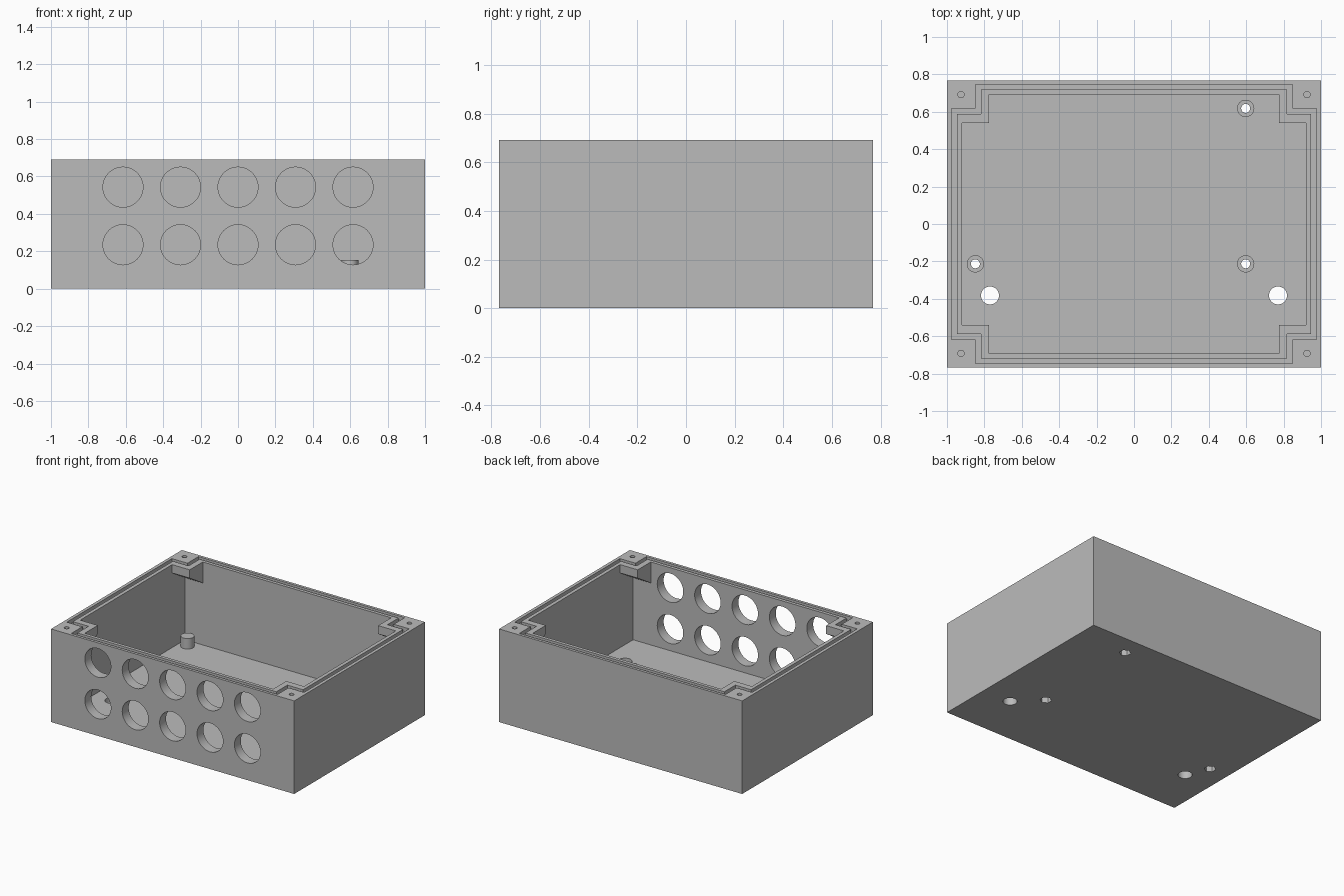
import bpy, bmesh, math
from mathutils import Matrix, Vector

if "Cube" in bpy.data.objects:
    bpy.data.objects.remove(bpy.data.objects["Cube"], do_unlink=True)

HX, HY, H = 1.0, 0.768, 0.692      # outer half sizes and height
IX, IY, FLOOR = 0.92, 0.693, 0.075  # cavity half sizes and floor thickness

grey = bpy.data.materials.new("grey_plastic")
grey.use_nodes = True
grey.diffuse_color = (0.5, 0.5, 0.5, 1)
grey.node_tree.nodes["Principled BSDF"].inputs["Base Color"].default_value = (0.5, 0.5, 0.5, 1)


def make(name, bm):
    bmesh.ops.recalc_face_normals(bm, faces=bm.faces)
    mesh = bpy.data.meshes.new(name)
    bm.to_mesh(mesh)
    bm.free()
    mesh.materials.append(grey)
    obj = bpy.data.objects.new(name, mesh)
    bpy.context.collection.objects.link(obj)
    return obj


def prism(name, points, vector):
    """Extrude a closed outline along a vector."""
    bm = bmesh.new()
    face = bm.faces.new([bm.verts.new(p) for p in points])
    geom = bmesh.ops.extrude_face_region(bm, geom=[face])["geom"]
    moved = [g for g in geom if isinstance(g, bmesh.types.BMVert)]
    bmesh.ops.translate(bm, verts=moved, vec=Vector(vector))
    # the starting face is needed as the second cap
    if not face.is_valid:
        bmesh.ops.holes_fill(bm, edges=bm.edges)
    return make(name, bm)


def block(name, hx, hy, z0, z1):
    outline = [(-hx, -hy, z0), (hx, -hy, z0), (hx, hy, z0), (-hx, hy, z0)]
    return prism(name, outline, (0, 0, z1 - z0))


def notched(name, hx, hy, nx, ny, z0, z1):
    """Rectangle with a square notch at every corner."""
    quarter = [(hx, ny), (nx, ny), (nx, hy)]
    pts = quarter + [(-x, y) for x, y in reversed(quarter)]
    pts += [(-x, -y) for x, y in quarter] + [(x, -y) for x, y in reversed(quarter)]
    return prism(name, [(x, y, z0) for x, y in pts], (0, 0, z1 - z0))


def cylinder(name, centre, radius, depth, sides=40, axis="Z"):
    bm = bmesh.new()
    turn = Matrix.Rotation(math.pi / 2, 4, "X") if axis == "Y" else Matrix()
    bmesh.ops.create_cone(bm, cap_ends=True, segments=sides, radius1=radius, radius2=radius,
                          depth=depth, matrix=Matrix.Translation(centre) @ turn)
    return make(name, bm)


def rod(name, x, y, z0, z1, radius, sides=40):
    return cylinder(name, (x, y, (z0 + z1) / 2), radius, z1 - z0, sides)


def cut(target, cutter):
    """Subtract the cutter, then discard it."""
    cutter.hide_render = True
    mod = target.modifiers.new("cut", "BOOLEAN")
    mod.operation, mod.solver, mod.object = "DIFFERENCE", "EXACT", cutter
    bpy.ops.object.select_all(action="DESELECT")
    bpy.context.view_layer.objects.active = target
    target.select_set(True)
    bpy.ops.object.modifier_apply(modifier=mod.name)
    bpy.data.objects.remove(cutter, do_unlink=True)


# Cavity, leaving corner bosses with sloped undersides
body = block("enclosure_body", HX, HY, 0, H)
cavity = block("cavity", IX, IY, FLOOR, H + 0.1)
corners = [(sx, sy) for sx in (-1, 1) for sy in (-1, 1)]
for sx, sy in corners:
    profile = [(0.54, 0.63), (0.8, 0.47), (0.8, 0.9), (0.54, 0.9)]
    cut(cavity, prism("boss", [(sx * 0.775, sy * y, z) for y, z in profile], (sx * 0.2, 0, 0)))
cut(body, cavity)

# Gasket groove around the rim
groove = notched("groove", 0.976, 0.747, 0.848, 0.618, H - 0.03, H + 0.05)
cut(groove, notched("groove_core", 0.947, 0.718, 0.818, 0.588, H - 0.1, H + 0.1))
cut(body, groove)

# Lid screw holes
for sx, sy in corners:
    cut(body, rod("screw_hole", sx * 0.925, sy * 0.692, H - 0.12, H + 0.05, 0.017, 24))

# Two rows of cable holes in the front
for z in (0.235, 0.543):
    for i in range(-2, 3):
        cut(body, cylinder("cable_hole", (i * 0.3075, -HY, z), 0.107, 0.25, 48, "Y"))

# Mounting holes in the floor
for sx in (-1, 1):
    cut(body, rod("mount_hole", sx * 0.77, -0.382, -0.1, 0.15, 0.048))

# Board standoffs, three of them drilled with a hexagonal nut recess below
parts = [body]
for x, y, drilled in ((0.597, 0.618, True), (0.597, -0.213, True),
                      (-0.848, -0.213, True), (-0.848, 0.618, False)):
    post = rod("standoff", x, y, FLOOR - 0.01, 0.153, 0.046)
    parts.append(post)
    if drilled:
        for part in (post, body):
            cut(part, rod("bore", x, y, -0.1, 0.3, 0.024, 32))
        cut(body, rod("nut_recess", x, y, -0.1, 0.045, 0.04, 6))

# Smooth round surfaces, sharp edges kept
bpy.ops.object.select_all(action="DESELECT")
for part in parts:
    part.select_set(True)
bpy.context.view_layer.objects.active = body
bpy.ops.object.shade_smooth_by_angle(angle=math.radians(25))
